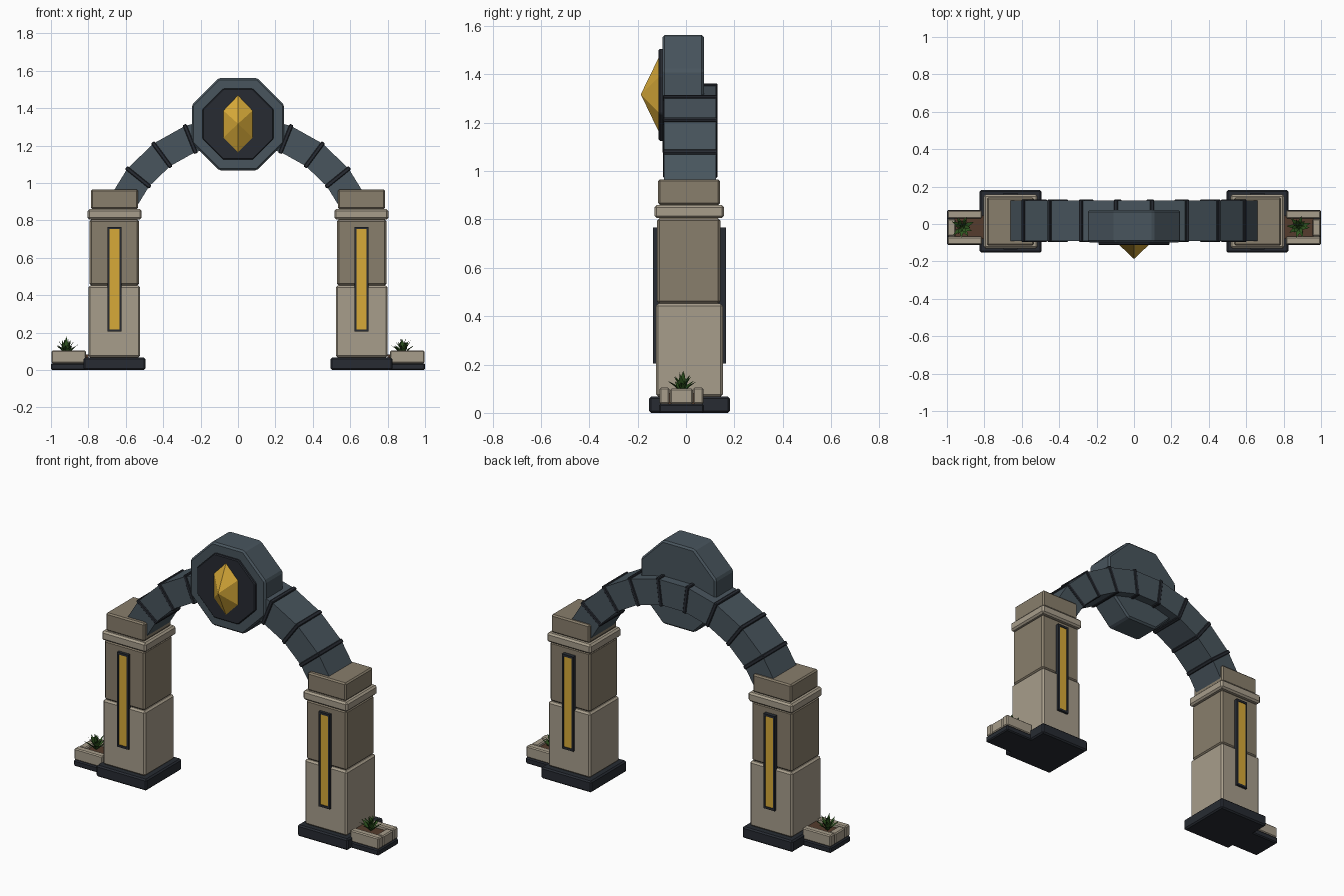
import bpy, bmesh, random
from math import sin, cos, pi, radians
from mathutils import Vector

if "Cube" in bpy.data.objects:
    bpy.data.objects.remove(bpy.data.objects["Cube"])

random.seed(4)


def material(name, rgb):
    m = bpy.data.materials.new(name)
    m.diffuse_color = (*rgb, 1)
    m.use_nodes = True
    m.node_tree.nodes["Principled BSDF"].inputs["Base Color"].default_value = m.diffuse_color
    return m


STONE = material("light_stone", (0.39, 0.34, 0.26))
STONE2 = material("dark_stone", (0.25, 0.21, 0.15))
SLATE = material("slate", (0.065, 0.09, 0.11))
DARK = material("dark_trim", (0.02, 0.024, 0.032))
GOLD = material("gold", (0.68, 0.40, 0.04))
GREEN = material("leaf_green", (0.03, 0.10, 0.015))
SOIL = material("soil_brown", (0.09, 0.045, 0.026))


def finish(name, bm, mat, bevel=0.0):
    bmesh.ops.recalc_face_normals(bm, faces=bm.faces)
    me = bpy.data.meshes.new(name)
    bm.to_mesh(me)
    bm.free()
    me.materials.append(mat)
    ob = bpy.data.objects.new(name, me)
    bpy.context.collection.objects.link(ob)
    if bevel:
        mod = ob.modifiers.new("bevel", "BEVEL")
        mod.width = bevel
        mod.segments = 1
    return ob


def prism(name, outline, y0, y1, mat, bevel=0.0):
    """Extrude an (x, z) outline from y0 to y1."""
    bm = bmesh.new()
    face = bm.faces.new([bm.verts.new((x, y0, z)) for x, z in outline])
    ext = bmesh.ops.extrude_face_region(bm, geom=[face])
    verts = [g for g in ext["geom"] if isinstance(g, bmesh.types.BMVert)]
    bmesh.ops.translate(bm, verts=verts, vec=(0, y1 - y0, 0))
    return finish(name, bm, mat, bevel)


def box(name, x, y, z, mat, bevel=0.0):
    return prism(name, [(x[0], z[0]), (x[1], z[0]), (x[1], z[1]), (x[0], z[1])],
                 y[0], y[1], mat, bevel)


def pair(name, x, y, z, mat, bevel=0.0):
    """A box on the right and its mirror on the left."""
    box(name + "_right", x, y, z, mat, bevel)
    box(name + "_left", (-x[1], -x[0]), y, z, mat, bevel)


# Pillars: plinth, two shaft blocks, collar, cap
pair("plinth", (0.495, 0.825), (-0.153, 0.182), (0, 0.067), DARK, 0.008)
pair("shaft_core", (0.54, 0.78), (-0.11, 0.13), (0.06, 0.88), STONE2)
pair("lower_shaft", (0.523, 0.80), (-0.125, 0.152), (0.067, 0.452), STONE, 0.01)
pair("upper_shaft", (0.529, 0.794), (-0.12, 0.143), (0.452, 0.805), STONE2, 0.01)
pair("collar", (0.515, 0.805), (-0.131, 0.158), (0.805, 0.86), STONE, 0.01)
pair("pillar_cap", (0.535, 0.787), (-0.115, 0.141), (0.86, 0.966), STONE2, 0.008)

# Gold strips in dark frames, on front and back of each pillar
for side, y in (("front", (-0.137, -0.11)), ("back", (0.13, 0.166))):
    inner = (y[0] + 0.004, y[1] - 0.004)
    pair("gold_strip_" + side, (0.63, 0.69), inner, (0.215, 0.755), GOLD)
    pair("frame_inner_" + side, (0.623, 0.634), y, (0.205, 0.766), DARK)
    pair("frame_outer_" + side, (0.686, 0.697), y, (0.205, 0.766), DARK)
    pair("frame_bottom_" + side, (0.63, 0.69), y, (0.205, 0.218), DARK)
    pair("frame_top_" + side, (0.63, 0.69), y, (0.753, 0.766), DARK)

# Arch: nine straight segments with bands over the joints
CZ, STEP = 0.6, radians(14.6)
R0, R1 = 0.61, 0.76


def polar(a, r):
    return (r * sin(a), CZ + r * cos(a))


for i in range(-4, 5):
    a, b = (i - 0.5) * STEP, (i + 0.5) * STEP
    prism("arch_segment", [polar(a, R0), polar(b, R0), polar(b, R1), polar(a, R1)],
          -0.09, 0.125, SLATE)
for i in range(-4, 4):
    a = (i + 0.5) * STEP
    t = Vector((cos(a), -sin(a))) * 0.011
    lo, hi = Vector(polar(a, R0 - 0.008)), Vector(polar(a, R1 + 0.008))
    prism("arch_band", [lo - t, lo + t, hi + t, hi - t], -0.095, 0.13, DARK, 0.004)


# Octagonal keystone with a dark panel
def octagon(apothem, z=1.315):
    r = apothem / cos(pi / 8)
    return [(r * cos(pi / 8 + k * pi / 4), z + r * sin(pi / 8 + k * pi / 4)) for k in range(8)]


prism("keystone", octagon(0.247), -0.098, 0.075, SLATE, 0.01)
prism("keystone_panel", octagon(0.19), -0.113, -0.09, DARK, 0.005)

# Gem: six-sided pyramid pointing forward
bm = bmesh.new()
rim = [(0, 1.475), (0.081, 1.39), (0.081, 1.24), (0, 1.157), (-0.081, 1.24), (-0.081, 1.39)]
ring = [bm.verts.new((x, -0.11, z)) for x, z in rim]
tip = bm.verts.new((0, -0.187, 1.317))
bm.faces.new(ring)
for k in range(6):
    bm.faces.new((ring[k], ring[(k + 1) % 6], tip))
finish("gem", bm, GOLD)

# Planters beside the pillars
pair("planter_base", (0.81, 1.0), (-0.112, 0.074), (0, 0.036), DARK, 0.006)
pair("planter_front_wall", (0.812, 0.998), (-0.11, -0.068), (0.036, 0.104), STONE, 0.006)
pair("planter_back_wall", (0.812, 0.998), (0.03, 0.072), (0.036, 0.104), STONE, 0.006)
pair("planter_end_wall", (0.955, 0.998), (-0.066, 0.028), (0.036, 0.1), STONE, 0.006)
pair("planter_soil", (0.80, 0.96), (-0.08, 0.045), (0.03, 0.083), SOIL)


# Spiky plants: rings of pointed, folded leaves
def plant(name, cx, cy, cz):
    bm = bmesh.new()
    for count, reach, rise in ((8, 0.066, 0.055), (6, 0.045, 0.08), (3, 0.016, 0.098)):
        for k in range(count):
            a = 2 * pi * k / count + random.uniform(-0.25, 0.25) + reach * 20
            s = random.uniform(0.85, 1.05)
            out, wide = Vector((cos(a), sin(a), 0)), Vector((-sin(a), cos(a), 0))
            base = Vector((cx, cy, cz))
            mid = base + out * reach * s * 0.5 + Vector((0, 0, rise * 0.62))
            end = base + out * reach * s + Vector((0, 0, rise * s))
            low = mid - Vector((0, 0, 0.006))
            v = [bm.verts.new(p) for p in
                 (base, mid + wide * 0.011, end, mid - wide * 0.011, low)]
            for f in ((0, 1, 4), (1, 2, 4), (2, 3, 4), (3, 0, 4), (0, 3, 1), (1, 3, 2)):
                bm.faces.new([v[j] for j in f])
    finish(name, bm, GREEN)


plant("plant_left", -0.918, -0.015, 0.08)
plant("plant_right", 0.882, -0.015, 0.08)
